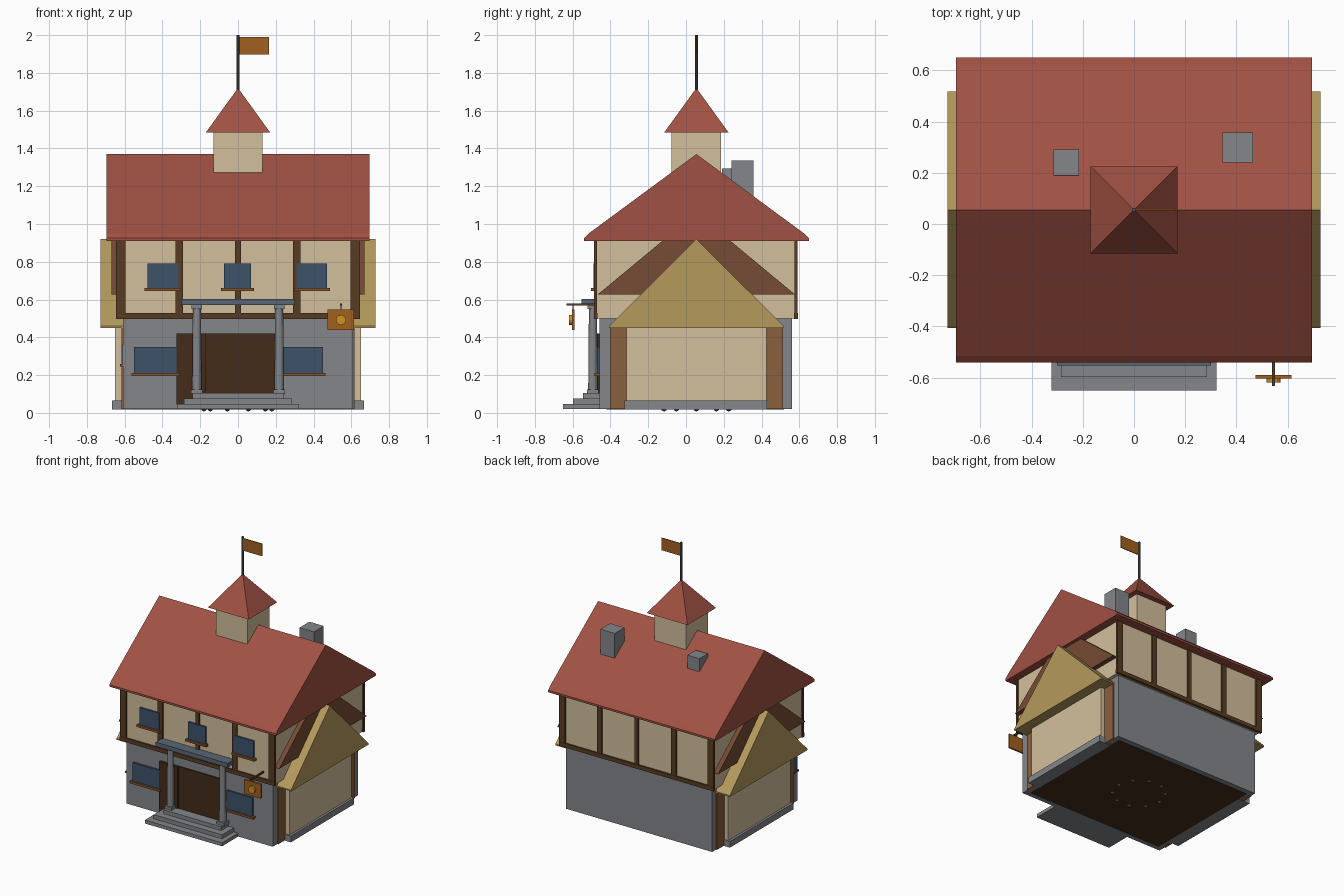
import bpy, math

if "Cube" in bpy.data.objects:
    bpy.data.objects.remove(bpy.data.objects["Cube"])


def material(name, r, g, b):
    m = bpy.data.materials.new(name)
    m.diffuse_color = [(c / 255) ** 2.2 for c in (r, g, b)] + [1]
    m.use_nodes = True
    m.node_tree.nodes["Principled BSDF"].inputs["Base Color"].default_value = m.diffuse_color
    return m


RED = material("roof_red", 160, 82, 69)
CREAM = material("plaster", 210, 190, 155)
STRAW = material("straw", 178, 152, 92)
TIMBER = material("timber", 88, 62, 40)
DOOR = material("door_brown", 70, 48, 32)
BROWN = material("gable_brown", 118, 76, 56)
OAK = material("oak", 136, 96, 62)
SILL = material("sill_brown", 128, 84, 48)
STONE = material("stone", 130, 133, 137)
SLATE = material("slate", 90, 102, 115)
GLASS = material("glass", 64, 83, 105)
ORANGE = material("orange", 160, 96, 36)
GOLD = material("gold", 205, 145, 40)
IRON = material("iron", 85, 85, 85)


def mesh(name, verts, faces, mat):
    me = bpy.data.meshes.new(name)
    me.from_pydata(verts, [], faces)
    me.materials.append(mat)
    ob = bpy.data.objects.new(name, me)
    bpy.context.collection.objects.link(ob)
    return ob


def box(name, x0, x1, y0, y1, z0, z1, mat):
    v = [(x, y, z) for z in (z0, z1) for x, y in ((x0, y0), (x1, y0), (x1, y1), (x0, y1))]
    f = [(3, 2, 1, 0), (4, 5, 6, 7), (0, 1, 5, 4), (1, 2, 6, 5), (2, 3, 7, 6), (3, 0, 4, 7)]
    return mesh(name, v, f, mat)


def prism(name, profile, x0, x1, mat):
    """Extrude a counter-clockwise (y, z) outline along x."""
    n = len(profile)
    v = [(x, y, z) for x in (x0, x1) for y, z in profile]
    f = [tuple(range(n - 1, -1, -1)), tuple(range(n, 2 * n))]
    f += [(i, (i + 1) % n, n + (i + 1) % n, n + i) for i in range(n)]
    return mesh(name, v, f, mat)


def cyl(name, r0, r1, depth, loc, mat, sides=12, rot=(0, 0, 0)):
    bpy.ops.mesh.primitive_cone_add(vertices=sides, radius1=r0, radius2=r1, depth=depth, location=loc, rotation=rot)
    ob = bpy.context.object
    ob.name = name
    ob.data.materials.append(mat)
    return ob


CY = 0.055  # ridge line in y

# Main storeys
box("stone_ground_floor", -.61, .61, -.457, .56, .02, .5, STONE)
box("floor_underside", -.57, .57, -.42, .52, .017, .04, DOOR)
box("plaster_upper_floor", -.635, .635, -.475, .58, .5, .93, CREAM)

# Timber framing on front and back
for side, y0, y1 in (("front", -.486, -.47), ("back", .575, .591)):
    for x, w in ((-.62, .025), (-.31, .02), (0, .015), (.31, .02), (.62, .025)):
        box(side + "_timber_post", x - w, x + w, y0, y1, .5, .92, TIMBER)
    box(side + "_timber_beam", -.645, .645, y0 - .002, y1 + .002, .498, .528, TIMBER)

# Main roof with a thin eave slab
prism("main_roof", [(-.54, .91), (.65, .91), (.65, .925), (.625, .95), (CY, 1.37), (-.515, .95), (-.54, .925)],
      -.695, .695, RED)

# Side wings, the same on both ends
for s, side in ((1, "right"), (-1, "left")):
    def span(a, b):
        return sorted((s * a, s * b))
    box(side + "_wing_plinth", *span(.55, .668), CY - .38, CY + .375, .018, .065, STONE)
    box(side + "_wing_wall", *span(.55, .65), CY - .37, CY + .37, .06, .47, CREAM)
    for y in (-.358, .468):
        box(side + "_wing_post", *span(.59, .618), y - .045, y + .045, .02, .46, OAK)
    prism(side + "_straw_gable", [(-.407, .45), (.517, .45), (.517, .46), (CY, .92), (-.407, .46)],
          *span(.57, .728), STRAW)
    prism(side + "_brown_gable", [(-.467, .627), (.577, .627), (CY, 1.06)], *span(.6, .67), BROWN)

# Small side window on the left wall
box("left_side_window", -.617, -.6, -.45, -.405, .26, .36, GLASS)
box("left_side_sill", -.624, -.6, -.453, -.402, .245, .26, SILL)

# Front windows and sills
for x0, x1, z0, z1, y in ((-.48, -.315, .66, .79, -.475), (-.075, .07, .66, .79, -.475), (.31, .472, .66, .79, -.475),
                          (-.55, -.325, .21, .35, -.457), (.235, .45, .21, .35, -.457)):
    box("window_pane", x0, x1, y - .014, y + .01, z0, z1, GLASS)
    box("window_sill", x0 - .014, x1 + .014, y - .028, y + .01, z0 - .014, z0 + .002, SILL)

# Door, steps and porch
box("double_door", -.18, .2, -.468, -.44, .09, .42, DOOR)
box("open_door_leaf", -.325, -.17, -.476, -.44, .045, .42, DOOR)
for w, y, z0, z1 in ((.322, -.65, .02, .046), (.285, -.597, .046, .076), (.24, -.545, .076, .105)):
    box("porch_step", -w, w, y, -.44, z0, z1, STONE)
for x in (-.218, .218):
    cyl("porch_column", .025, .021, .47, (x, -.493, .335), STONE)
    box("column_base", x - .03, x + .03, -.523, -.463, .1, .125, STONE)
    box("column_capital", x - .028, x + .028, -.521, -.465, .55, .575, STONE)
box("porch_lintel", -.3, .3, -.553, -.465, .57, .602, SLATE)

# Hanging sign
box("sign_bracket", .539, .551, -.632, -.47, .568, .58, TIMBER)
box("sign_hanger", .542, .548, -.601, -.595, .54, .57, IRON)
box("sign_board", .475, .615, -.604, -.59, .44, .547, ORANGE)
cyl("sign_disc", .027, .027, .018, (.545, -.61, .492), GOLD, 12, (math.pi / 2, 0, 0))

# Chimneys
box("large_chimney", .345, .465, .24, .357, 1.05, 1.335, STONE)
box("small_chimney", -.315, -.215, .19, .29, 1.1, 1.295, STONE)

# Turret, pyramid roof, pole and flag
box("turret", -.131, .131, CY - .131, CY + .131, 1.2, 1.49, CREAM)
w = .17
mesh("turret_roof", [(-w, CY - w, 1.485), (w, CY - w, 1.485), (w, CY + w, 1.485), (-w, CY + w, 1.485), (0, CY, 1.72)],
     [(3, 2, 1, 0), (0, 1, 4), (1, 2, 4), (2, 3, 4), (3, 0, 4)], RED)
cyl("flag_pole", .008, .008, .32, (0, CY, 1.84), IRON, 8)
box("flag", .004, .165, CY - .003, CY + .003, 1.897, 1.99, ORANGE)

# Ring of hearth stones poking through the floor
for i in range(10):
    a = i * math.tau / 10
    bpy.ops.mesh.primitive_ico_sphere_add(subdivisions=1, radius=.016,
                                          location=(.18 * math.cos(a), CY + .18 * math.sin(a), .022))
    bpy.context.object.name = "hearth_stone"
    bpy.context.object.data.materials.append(STONE)
